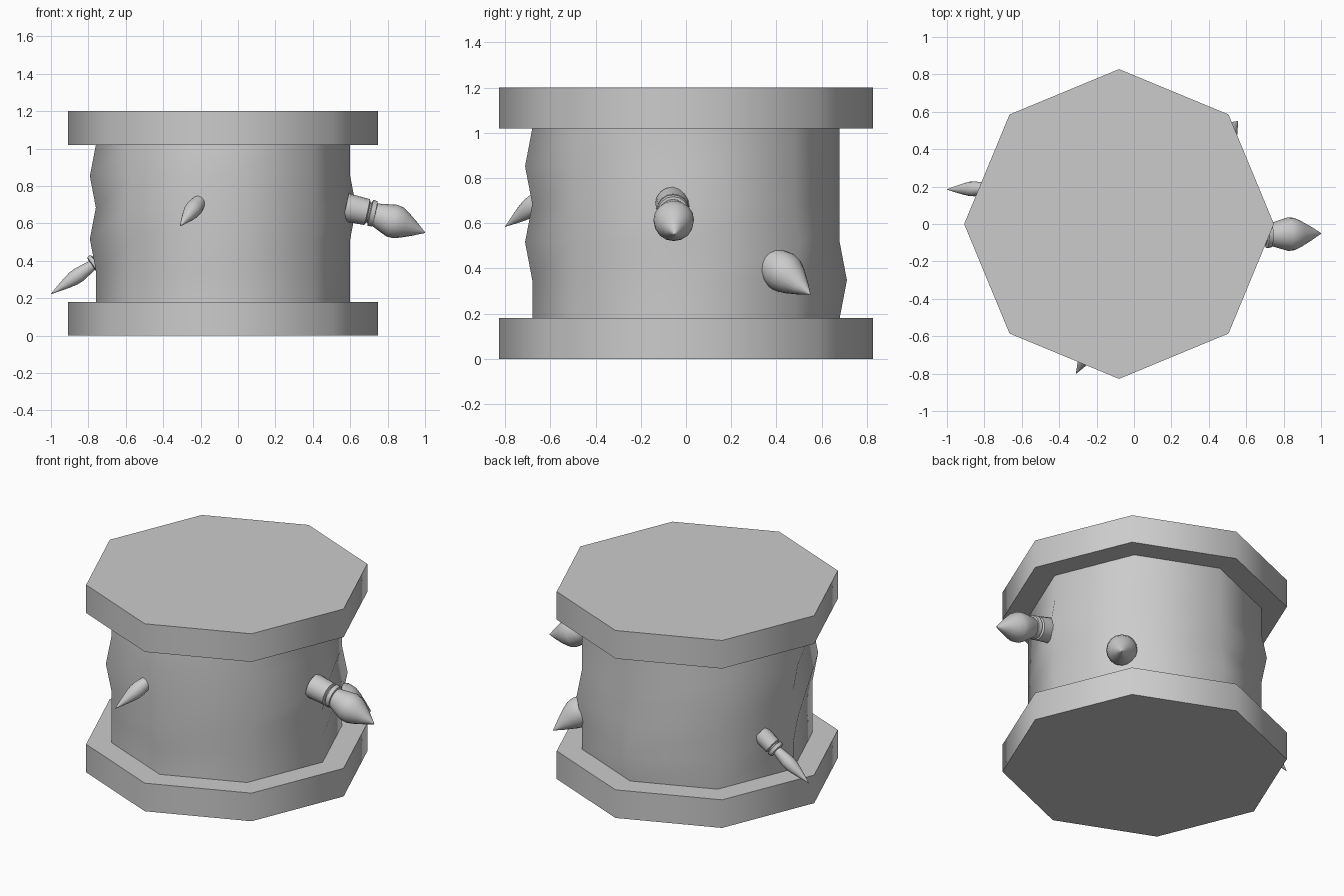
import bpy, bmesh
from math import cos, sin, pi, radians
from mathutils import Vector

if "Cube" in bpy.data.objects:
    bpy.data.objects.remove(bpy.data.objects["Cube"])

CX = -0.08   # drum axis


def finish(name, bm, angle):
    bmesh.ops.recalc_face_normals(bm, faces=bm.faces)
    me = bpy.data.meshes.new(name)
    bm.to_mesh(me)
    bm.free()
    ob = bpy.data.objects.new(name, me)
    bpy.context.collection.objects.link(ob)
    bpy.ops.object.select_all(action='DESELECT')
    ob.select_set(True)
    bpy.context.view_layer.objects.active = ob
    bpy.ops.object.shade_smooth_by_angle(angle=radians(angle))
    return ob


def loft(bm, rings):
    """Skin a list of vertex-position rings and cap both ends."""
    rows = [[bm.verts.new(p) for p in ring] for ring in rings]
    n = len(rows[0])
    for a, b in zip(rows, rows[1:]):
        for i in range(n):
            j = (i + 1) % n
            bm.faces.new((a[i], a[j], b[j], b[i]))
    bm.faces.new(rows[0])
    bm.faces.new(rows[-1])


def octagon(z, radius, bulged=()):
    return [(CX + (radius + 0.032 * (k in bulged)) * cos(k * pi / 4),
             (radius + 0.032 * (k in bulged)) * sin(k * pi / 4), z) for k in range(8)]


def lathe(bm, start, end, profile, sides=16):
    """Revolve (fraction along axis, radius) pairs between two points."""
    start, end = Vector(start), Vector(end)
    axis = end - start
    u = axis.cross(Vector((0, 0, 1))).normalized()
    v = axis.normalized().cross(u)
    loft(bm, [[start + axis * t + r * (u * cos(2 * pi * i / sides) + v * sin(2 * pi * i / sides))
               for i in range(sides)] for t, r in profile])


# End plates
for name, z in (("bottom_plate", 0.0), ("top_plate", 1.02)):
    bm = bmesh.new()
    loft(bm, [octagon(z, 0.828), octagon(z + 0.18, 0.828)])
    finish(name, bm, 50)

# Drum body: octagonal rings with a few corners dented outward
bulges = [(), (2,), (1, 4, 6), (0, 3, 5), (4, 6), ()]
bm = bmesh.new()
loft(bm, [octagon(0.18 + 0.168 * i, 0.68, b) for i, b in enumerate(bulges)])
finish("drum_body", bm, 50)

# Spikes: a stem with a collar, and a pointed dart
STEM = [(0, 1), (0.72, 0.93), (0.76, 0.72), (0.80, 0.72), (0.83, 0.95), (0.98, 0.9), (1, 0.7)]
DART = [(0, 0.62), (0.2, 0.82), (0.38, 1), (0.5, 0.96), (0.62, 0.78), (0.8, 0.44), (1, 0.02)]

spikes = {
    "right": ((0.575, -0.06, 0.686), (0.735, -0.057, 0.65), 0.076,
              (0.715, -0.057, 0.654), (1.0, -0.05, 0.55), 0.09),
    "left": ((-0.665, 0.195, 0.455), (-0.78, 0.19, 0.375), 0.055,
             (-0.76, 0.19, 0.388), (-1.0, 0.185, 0.222), 0.04),
}
for side, (s0, s1, sr, d0, d1, dr) in spikes.items():
    bm = bmesh.new()
    lathe(bm, s0, s1, [(t, r * sr) for t, r in STEM])
    lathe(bm, d0, d1, [(t, r * dr) for t, r in DART])
    finish(side + "_spike", bm, 40)

# Front and back darts, sunk into the drum
for name, d0, d1, dr in (
        ("front_spike", (-0.185, -0.585, 0.745), (-0.31, -0.80, 0.585), 0.046),
        ("back_spike", (0.38, 0.345, 0.455), (0.555, 0.55, 0.285), 0.091)):
    bm = bmesh.new()
    lathe(bm, d0, d1, [(t, r * dr) for t, r in DART])
    finish(name, bm, 40)
